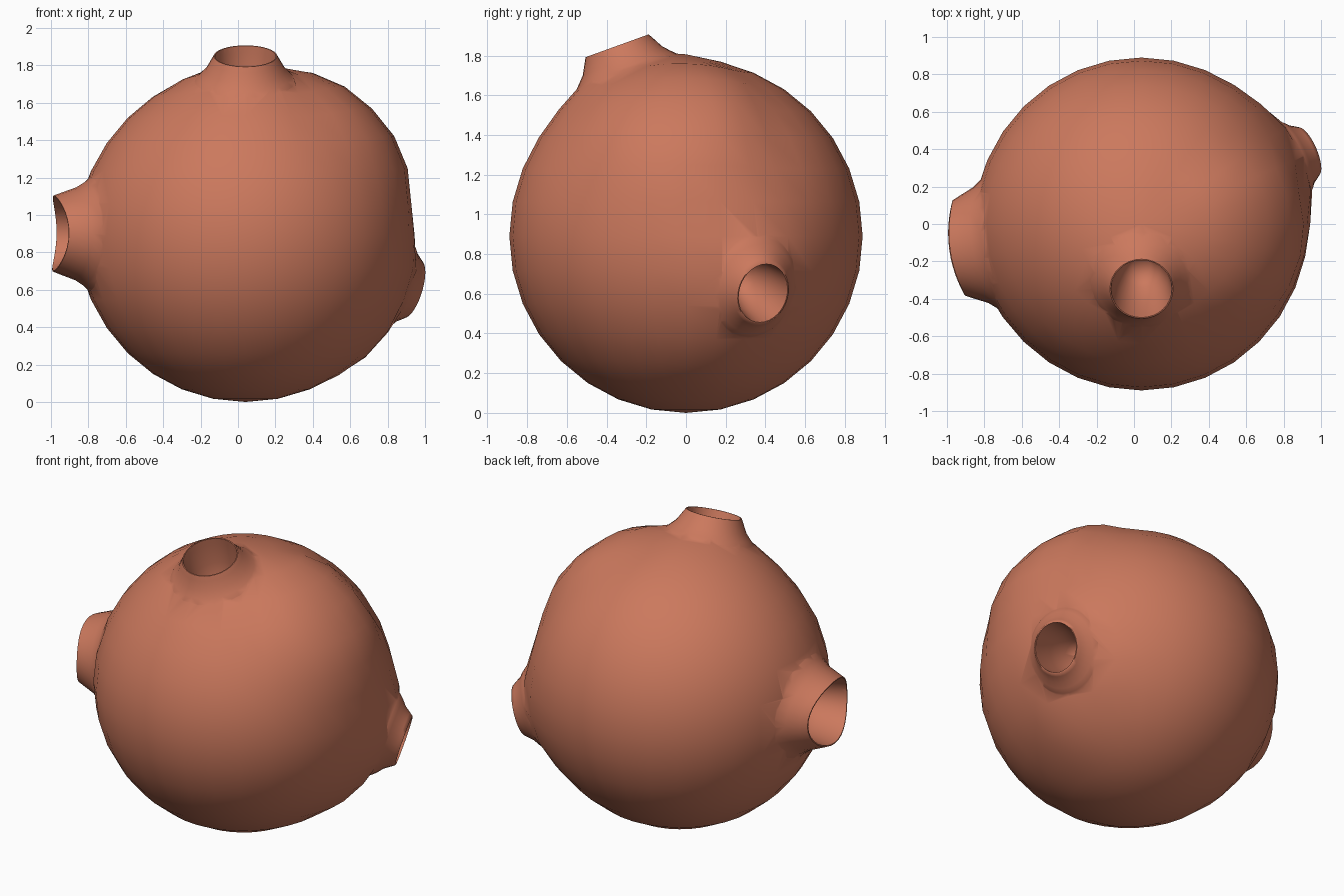
import bpy, bmesh, math
from mathutils import Vector

cube = bpy.data.objects.get("Cube")
if cube:
    bpy.data.objects.remove(cube, do_unlink=True)

CENTRE = Vector((0.04, 0, 0.89))
RADIUS = 0.89

clay = bpy.data.materials.new("terracotta clay")
clay.use_nodes = True
colour = (0.6, 0.19, 0.11, 1)
clay.diffuse_color = colour
clay.node_tree.nodes["Principled BSDF"].inputs["Base Color"].default_value = colour

# Spouts: axis, base distance, rim distance, rim radius, sideways stretch, rim bow, mound
SPOUTS = {
    "top_spout": (Vector((0, -0.34, 0.94)), 0.905, 1.02, 0.165, 1.0, 0, 0.07),
    "right_spout": (Vector((-0.99, -0.13, 0.01)), 0.865, 1.035, 0.2, 1.26, 0.05, 0.02),
    "left_spout": (Vector((0.885, 0.385, -0.285)), 0.93, 1.015, 0.155, 0.87, 0, 0.09),
}


def make_object(name, bm):
    bmesh.ops.recalc_face_normals(bm, faces=bm.faces)
    mesh = bpy.data.meshes.new(name)
    bm.to_mesh(mesh)
    bm.free()
    mesh.materials.append(clay)
    obj = bpy.data.objects.new(name, mesh)
    bpy.context.collection.objects.link(obj)
    return obj


def lathe(name, axis, profile, stretch, bow, sides=32):
    """Closed turned solid along an axis from the body centre; profile is (distance, radius)."""
    axis = axis.normalized()
    side = Vector((1, 0, 0)) if abs(axis.z) > 0.8 else Vector((0, 0, 1)).cross(axis).normalized()
    up = axis.cross(side).normalized()
    bm = bmesh.new()
    rings = []
    for dist, rad in profile:
        ring = []
        for i in range(sides):
            a = math.tau * i / sides
            offset = side * math.cos(a) * stretch + up * math.sin(a)
            height = dist - bow * math.cos(a) ** 2
            ring.append(bm.verts.new(CENTRE + axis * height + offset * rad))
        rings.append(ring)
    for low, high in zip(rings, rings[1:]):
        for i in range(sides):
            j = (i + 1) % sides
            bm.faces.new((low[i], low[j], high[j], high[i]))
    # Cap both ends with fans so a bowed rim stays well formed
    for ring in (rings[0], rings[-1]):
        hub = bm.verts.new(sum((v.co for v in ring), Vector()) / sides)
        for i in range(sides):
            bm.faces.new((ring[i], ring[(i + 1) % sides], hub))
    return make_object(name, bm)


def combine(target, tool, operation):
    mod = target.modifiers.new(operation.lower(), "BOOLEAN")
    mod.operation = operation
    mod.solver = "EXACT"
    mod.object = tool
    bpy.context.view_layer.objects.active = target
    bpy.ops.object.modifier_apply(modifier=mod.name)
    bpy.data.objects.remove(tool, do_unlink=True)


# Round body with soft swellings and a mound under each spout
UPPER = Vector((0.7, -0.06, 0.71)).normalized()
LOWER = Vector((0.77, 0.2, -0.57)).normalized()


def swelling(d):
    fade = min(1, max(0, (0.46 - d.y) / 0.12))
    upper = 0.068 * math.exp(-(d.angle(UPPER) / 0.53) ** 4) * fade * fade * (3 - 2 * fade)
    lower = 0.045 * math.exp(-(d.angle(LOWER) / 0.3) ** 2)
    mounds = [spout[6] * math.exp(-(d.angle(spout[0]) / 0.35) ** 2)
              for spout in SPOUTS.values()]
    return max(upper, lower, *mounds)


bm = bmesh.new()
bmesh.ops.create_uvsphere(bm, u_segments=32, v_segments=16, radius=1)
for v in bm.verts:
    d = v.co.normalized()
    v.co = CENTRE + d * (RADIUS + swelling(d))
body = make_object("round_body", bm)

# Flared spouts
for name, (axis, base, rim, rad, stretch, bow, mound) in SPOUTS.items():
    rise = rim - base
    flare = [(0.6, rad), (base - 0.06, rad + 0.13), (base - 0.025, rad + 0.105),
             (base, rad + 0.08), (base + rise * 0.3, rad + 0.048),
             (base + rise * 0.75, rad + 0.02), (rim, rad + 0.004)]
    combine(body, lathe(name, axis, flare, stretch, bow), "UNION")

# Bowl-shaped hollows inside the spouts
for name, (axis, base, rim, rad, stretch, bow, mound) in SPOUTS.items():
    hollow = [(rim - 0.36, rad * 0.3), (rim - 0.3, rad * 0.6), (rim - 0.17, rad * 0.85),
              (rim - 0.04, rad * 0.96), (rim + 0.02, rad)]
    combine(body, lathe(name + "_hollow", axis, hollow, stretch, bow), "DIFFERENCE")

# Smooth finish with crisp rims
bpy.ops.object.select_all(action="DESELECT")
body.select_set(True)
bpy.context.view_layer.objects.active = body
bpy.ops.object.shade_smooth_by_angle(angle=math.radians(55))
